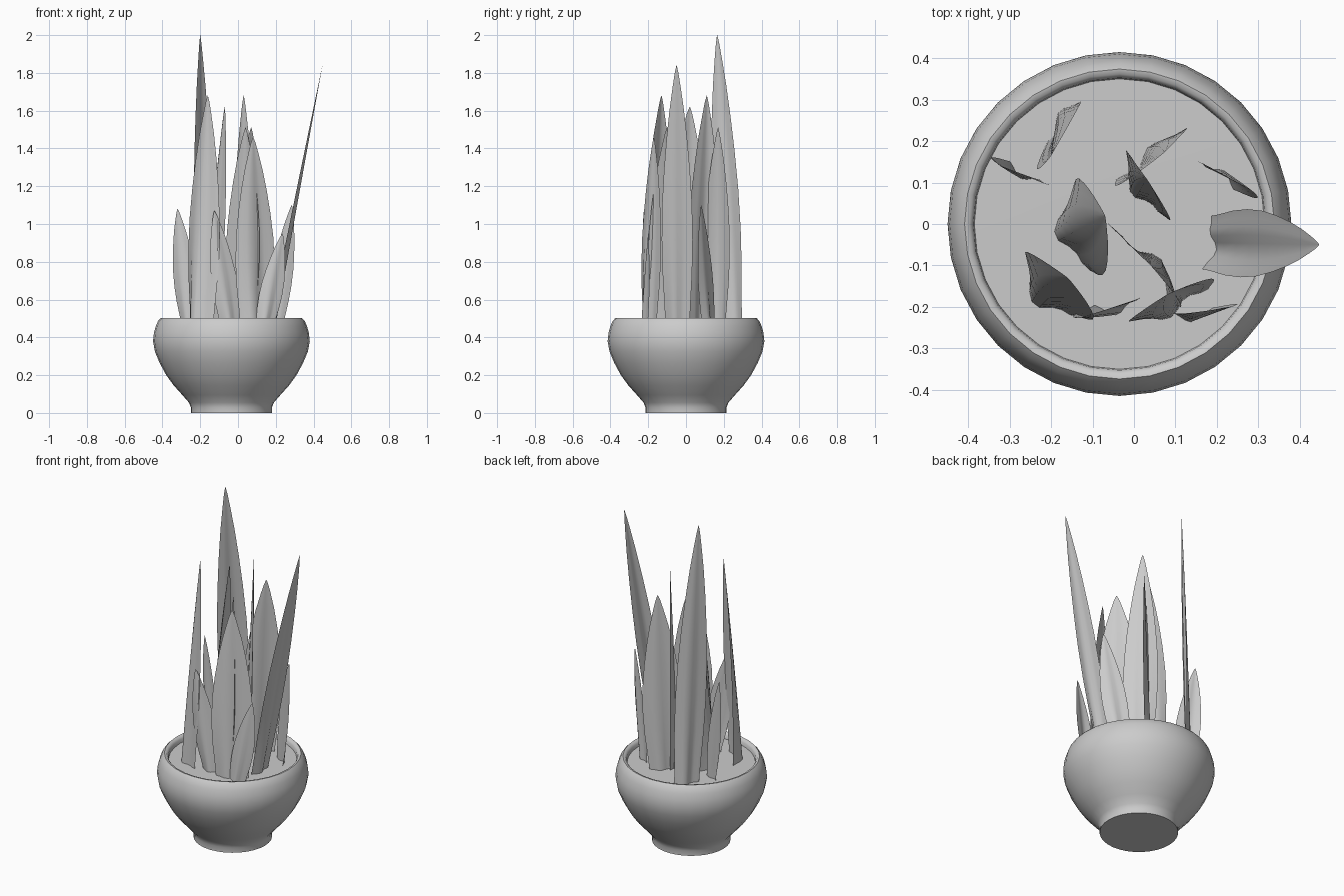
import bpy, math
from mathutils import Vector

if "Cube" in bpy.data.objects:
    bpy.data.objects.remove(bpy.data.objects["Cube"])

CX = -0.035      # pot axis
SOIL = 0.468     # soil height


def make_object(name, verts, faces, angle):
    me = bpy.data.meshes.new(name)
    me.from_pydata(verts, [], faces)
    me.update()
    ob = bpy.data.objects.new(name, me)
    bpy.context.collection.objects.link(ob)
    bpy.ops.object.select_all(action='DESELECT')
    ob.select_set(True)
    bpy.context.view_layer.objects.active = ob
    bpy.ops.object.shade_smooth_by_angle(angle=math.radians(angle))
    return ob


def lathe(name, profile, n=32, cap_first=False, cap_last=False):
    verts, faces = [], []
    for r, z in profile:
        for i in range(n):
            a = 2 * math.pi * i / n
            verts.append((CX + r * math.cos(a), r * math.sin(a), z))
    for k in range(len(profile) - 1):
        for i in range(n):
            j = (i + 1) % n
            faces.append((k * n + i, k * n + j, (k + 1) * n + j, (k + 1) * n + i))
    if cap_first:
        faces.append(tuple(reversed(range(n))))
    if cap_last:
        m = (len(profile) - 1) * n
        faces.append(tuple(range(m, m + n)))
    return make_object(name, verts, faces, 50)


# Leaf outline: half-width fraction along the length
OUTLINE = [(0, .78), (.08, .84), (.2, .95), (.33, 1), (.47, .96), (.6, .83),
           (.72, .66), (.83, .46), (.92, .25), (.97, .12), (1, .01)]


def leaf(name, base, tip, direction, width, fold):
    """Pointed blade, lightly creased along its midrib and rippled at the foot."""
    b = Vector((base[0], base[1], SOIL - 0.005))
    t = Vector(tip)
    d = Vector((direction[0], direction[1], 0)).normalized()
    nrm = Vector((-d.y, d.x, 0))
    cols = 9
    verts, faces = [], []
    for k, (f, w) in enumerate(OUTLINE):
        c = b.lerp(t, f)
        for i in range(cols):
            s = 2 * i / (cols - 1) - 1
            dent = fold * width * (1 - f) * (abs(s) ** 1.3 - 0.5)
            ripple = 0.05 * width * (1 - f) * math.sin(math.pi * 1.5 * s)
            verts.append(c + d * (s * w * width / 2) + nrm * (dent + ripple))
    for k in range(len(OUTLINE) - 1):
        for i in range(cols - 1):
            a = k * cols + i
            faces.append((a, a + 1, a + cols + 1, a + cols))
    return make_object(name, verts, faces, 60)


# Bowl-shaped pot with foot and rounded rim
lathe("pot", [(.215, 0), (.215, .03), (.225, .055), (.26, .095), (.305, .145),
              (.345, .2), (.38, .265), (.405, .325), (.415, .38), (.41, .425),
              (.4, .46), (.388, .487), (.374, .502), (.362, .5), (.353, .487),
              (.35, SOIL - .005)], cap_first=True)

# Soil disc
lathe("soil", [(.351, SOIL - .001), (.2, SOIL), (.02, SOIL)], cap_last=True)

# Leaves: base xy, tip, width direction, width, fold depth
LEAVES = [
    ("tall_back_leaf", (-.18, .245), (-.2, .165, 2.0), (.09, .15), .18, -.1),
    ("leaning_right_leaf", (.185, -.045), (.447, -.05, 1.84), (.04, 1), .165, .12),
    ("left_front_leaf", (-.21, -.18), (-.16, -.13, 1.68), (.15, -.13), .23, .25),
    ("left_inner_leaf", (-.155, -.03), (-.07, .02, 1.62), (.07, -.2), .24, .25),
    ("centre_back_leaf", (.02, .075), (.03, .11, 1.68), (.11, -.15), .2, .2),
    ("right_back_leaf", (.025, .16), (.07, .17, 1.51), (.15, .14), .22, -.03),
    ("centre_leaf", (.03, -.085), (.04, -.1, 1.51), (.2, -.2), .27, -.14),
    ("front_leaf", (.1, -.2), (.08, -.17, 1.46), (.19, .11), .23, .08),
    ("short_left_leaf", (-.255, .115), (-.32, .14, 1.08), (.16, -.07), .14, .12),
    ("short_front_leaf", (-.035, -.2), (-.125, -.225, 1.07), (1, .3), .14, .2),
    ("short_right_leaf", (.145, -.22), (.235, -.2, .95), (1, .25), .125, .2),
    ("short_back_leaf", (.2, .125), (.285, .08, 1.1), (.15, -.09), .14, -.12),
]
for args in LEAVES:
    leaf(*args)
